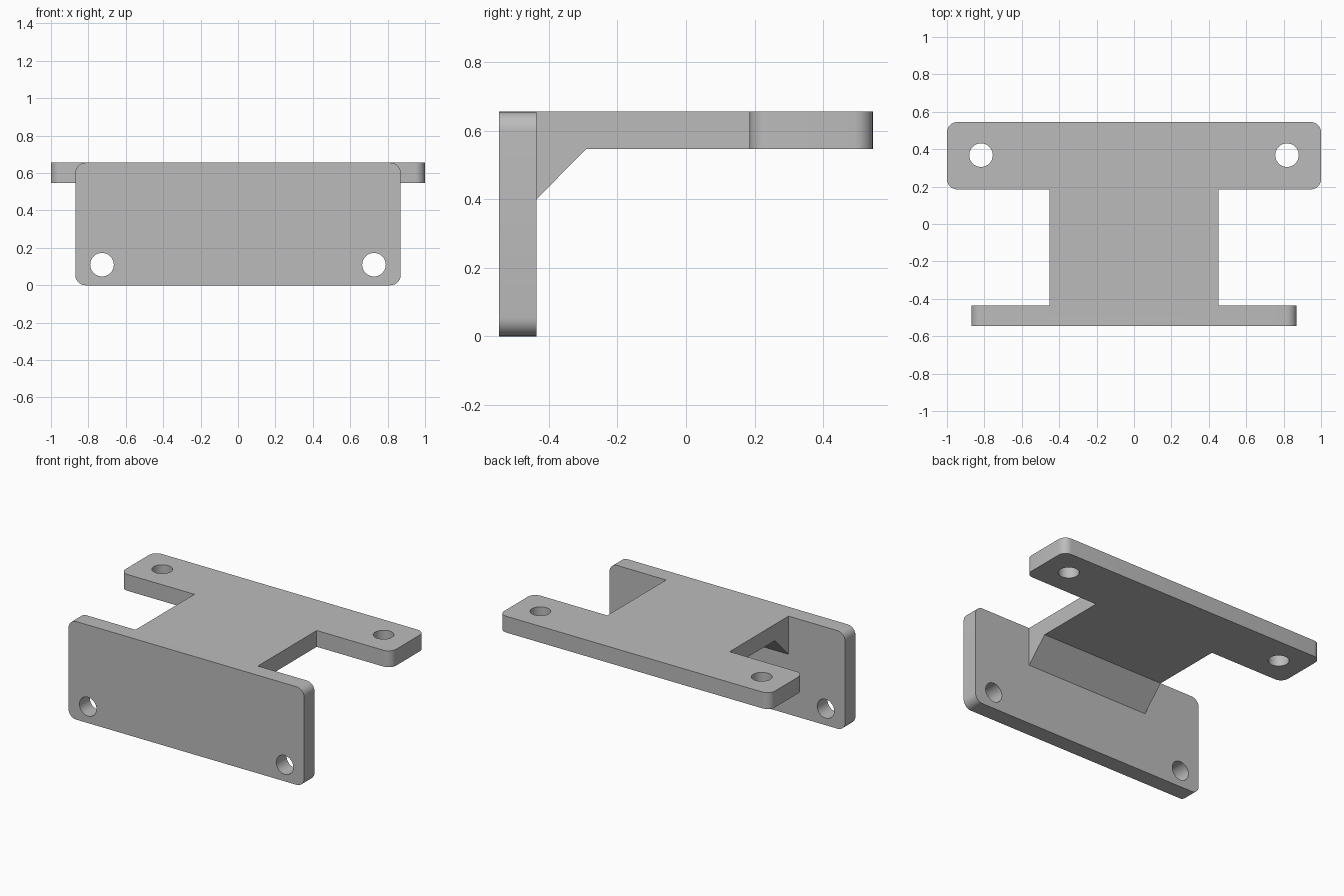
import bpy
import math
from mathutils import Matrix, Vector

cube = bpy.data.objects.get("Cube")
if cube:
    bpy.data.objects.remove(cube, do_unlink=True)

T = 0.109          # plate thickness
H = 0.655          # overall height
Y = 0.545          # half depth
R = 0.055          # corner radius
HOLE = 0.063       # bolt hole radius

grey = bpy.data.materials.new("plain grey")
grey.use_nodes = True
colour = (0.5, 0.5, 0.5, 1)
grey.diffuse_color = colour
grey.node_tree.nodes["Principled BSDF"].inputs["Base Color"].default_value = colour


def arc(cx, cy, r, start, sweep, steps):
    return [(cx + r * math.cos(start + sweep * i / steps),
             cy + r * math.sin(start + sweep * i / steps)) for i in range(steps + 1)]


def rounded_rect(x, y0, y1):
    corners = [(x - R, y1 - R), (R - x, y1 - R), (R - x, y0 + R), (x - R, y0 + R)]
    return [p for i, (cx, cy) in enumerate(corners)
            for p in arc(cx, cy, R, i * math.pi / 2, math.pi / 2, 8)]


def circle(cx, cy):
    return arc(cx, cy, HOLE, 0, math.tau, 40)[:-1]


def prism(name, outline, low, high, axes):
    """Extrude an outline; axes gives the directions of u, v and the extrusion."""
    frame = Matrix(axes).transposed()
    n = len(outline)
    verts = [frame @ Vector((u, v, w)) for w in (low, high) for u, v in outline]
    faces = [list(range(n))[::-1], list(range(n, 2 * n))]
    faces += [(i, (i + 1) % n, n + (i + 1) % n, n + i) for i in range(n)]
    mesh = bpy.data.meshes.new(name)
    mesh.from_pydata(verts, [], faces)
    mesh.materials.append(grey)
    obj = bpy.data.objects.new(name, mesh)
    bpy.context.collection.objects.link(obj)
    return obj


def combine(target, other, operation):
    bpy.context.view_layer.objects.active = target
    mod = target.modifiers.new(operation.lower(), "BOOLEAN")
    mod.operation, mod.solver, mod.object = operation, "EXACT", other
    bpy.ops.object.modifier_apply(modifier=mod.name)
    bpy.data.objects.remove(other, do_unlink=True)


FLAT = ((1, 0, 0), (0, 1, 0), (0, 0, 1))        # outline in xy, extruded along z
UPRIGHT = ((1, 0, 0), (0, 0, 1), (0, -1, 0))    # outline in xz, extruded along -y
SIDE = ((0, 1, 0), (0, 0, 1), (1, 0, 0))        # outline in yz, extruded along x

# Upright front plate and flat rear bar
bracket = prism("mounting_bracket", rounded_rect(0.87, 0, H), Y - T, Y, UPRIGHT)
rear_bar = prism("rear_bar", rounded_rect(1.0, 0.185, Y), H - T, H, FLAT)

# Connecting neck with its sloped gusset, sunk into both plates
profile = [(-0.49, H), (-0.49, 0.4), (T - Y, 0.4), (-0.291, H - T), (0.3, H - T), (0.3, H)]
neck = prism("neck", profile, -0.452, 0.452, SIDE)
combine(bracket, neck, "UNION")
combine(bracket, rear_bar, "UNION")

# Bolt holes, mirrored left and right
for side in (-1, 1):
    combine(bracket, prism("bar_hole", circle(side * 0.818, 0.368), 0.5, 0.7, FLAT), "DIFFERENCE")
    combine(bracket, prism("plate_hole", circle(side * 0.727, 0.11), 0.4, 0.6, UPRIGHT), "DIFFERENCE")

# Smooth corners and holes, crisp edges
bpy.ops.object.select_all(action="DESELECT")
bracket.select_set(True)
bpy.context.view_layer.objects.active = bracket
bpy.ops.object.shade_smooth_by_angle(angle=math.radians(30))
